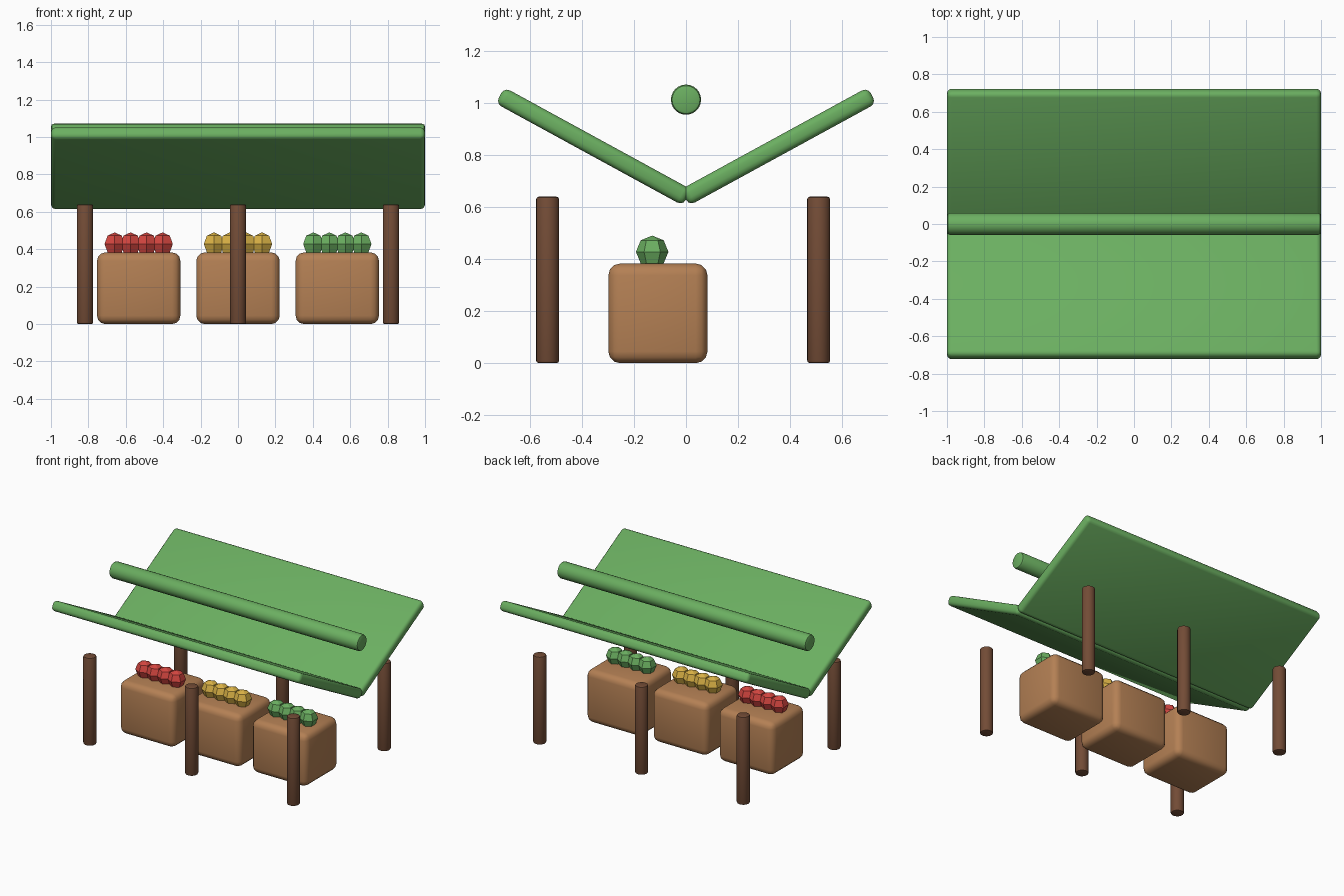
import bpy, bmesh, math

if "Cube" in bpy.data.objects:
    bpy.data.objects.remove(bpy.data.objects["Cube"])


def material(name, rgb):
    m = bpy.data.materials.new(name)
    m.diffuse_color = (*rgb, 1)
    m.use_nodes = True
    m.node_tree.nodes["Principled BSDF"].inputs["Base Color"].default_value = m.diffuse_color
    return m


GREEN = material("leaf green", (0.147, 0.428, 0.119))
CRATE = material("light wood", (0.456, 0.216, 0.089))
WOOD = material("dark wood", (0.171, 0.072, 0.037))
RED = material("apple red", (0.658, 0.061, 0.051))
YELLOW = material("lemon yellow", (0.701, 0.445, 0.061))


def finish(ob, name, mat, bevel=0.0, segments=2, smooth=True):
    ob.name = name
    ob.data.materials.append(mat)
    if bevel:
        b = ob.modifiers.new("Bevel", 'BEVEL')
        b.width, b.segments = bevel, segments
        b.limit_method = 'ANGLE'
        b.angle_limit = math.radians(40)
        bpy.ops.object.modifier_apply(modifier=b.name)
    if smooth:
        bpy.ops.object.shade_smooth_by_angle(angle=math.radians(40))
    return ob


def box(name, loc, size, mat, bevel, rot_x=0.0, segments=2):
    bpy.ops.mesh.primitive_cube_add(size=1, location=loc)
    ob = bpy.context.object
    ob.scale = size
    bpy.ops.object.transform_apply(location=False, rotation=False, scale=True)
    ob.rotation_euler.x = rot_x
    return finish(ob, name, mat, bevel, segments)


def rod(name, loc, radius, length, mat, bevel, rot_y=0.0):
    bpy.ops.mesh.primitive_cylinder_add(vertices=24, radius=radius, depth=length, location=loc)
    bpy.context.object.rotation_euler.y = rot_y
    return finish(bpy.context.object, name, mat, bevel)


# Awning: two panels sloping down to the middle, with a rail above
for side, label in ((-1, "front"), (1, "back")):
    box(label + "_awning_panel", (0, side * 0.355, 0.833), (2, 0.82, 0.07),
        GREEN, 0.025, side * 0.5, 3)
rod("ridge_rail", (0, 0, 1.013), 0.058, 2, GREEN, 0.015, math.pi / 2)

# Six posts
for y, label in ((-0.532, "front"), (0.51, "back")):
    for i, x in enumerate((-0.818, 0, 0.818)):
        rod(f"{label}_post_{i + 1}", (x, y, 0.32), 0.044, 0.64, WOOD, 0.01)

# Three crates, each with a row of four low-poly fruits
for i, (label, mat) in enumerate((("red", RED), ("yellow", YELLOW), ("green", GREEN))):
    cx = (i - 1) * 0.531
    box(label + "_crate", (cx, -0.108, 0.1915), (0.446, 0.381, 0.383), CRATE, 0.045, 0, 3)
    for k in range(4):
        bpy.ops.mesh.primitive_uv_sphere_add(segments=6, ring_count=4, radius=0.0625,
                                             location=(cx + (k - 1.5) * 0.0855, -0.13, 0.428))
        finish(bpy.context.object, f"{label}_fruit_{k + 1}", mat, smooth=False)
